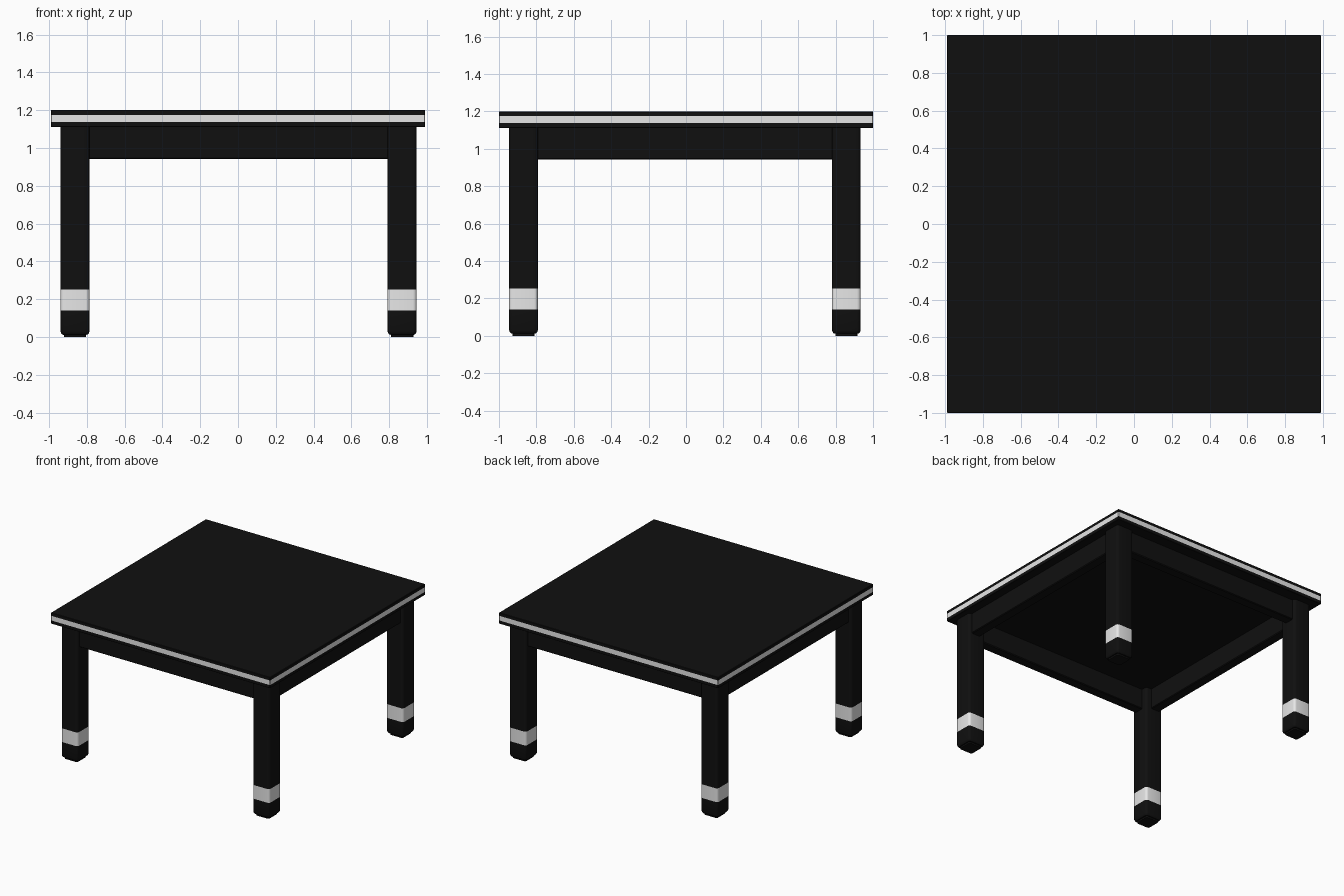
import bpy, bmesh, math

if "Cube" in bpy.data.objects:
    bpy.data.objects.remove(bpy.data.objects["Cube"])


def material(name, rgb):
    m = bpy.data.materials.new(name)
    m.diffuse_color = (*rgb, 1)
    m.use_nodes = True
    m.node_tree.nodes["Principled BSDF"].inputs["Base Color"].default_value = m.diffuse_color
    return m


BLACK = material("black lacquer", (0.005, 0.005, 0.005))
WHITE = material("pale silver", (0.8, 0.8, 0.8))


def prism(name, center, half, radius, seg, rings, band=None):
    """Rounded-rectangle column through rings of (z, inset); faces inside band are pale."""
    bm = bmesh.new()
    loops = []
    for z, inset in rings:
        r = max(radius - inset * 0.3, 0.001)
        hx, hy = half[0] - inset - r, half[1] - inset - r
        loop = []
        for q, (sx, sy) in enumerate(((1, 1), (-1, 1), (-1, -1), (1, -1))):
            for i in range(seg + 1):
                a = math.pi / 2 * (q + i / seg)
                loop.append(bm.verts.new((center[0] + sx * hx + r * math.cos(a),
                                          center[1] + sy * hy + r * math.sin(a), z)))
        loops.append(loop)
    n = len(loops[0])
    for lo, hi in zip(loops, loops[1:]):
        for i in range(n):
            j = (i + 1) % n
            f = bm.faces.new((lo[i], lo[j], hi[j], hi[i]))
            if band and band[0] < f.calc_center_median().z < band[1]:
                f.material_index = 1
    bm.faces.new(loops[0][::-1])
    bm.faces.new(loops[-1])
    me = bpy.data.meshes.new(name)
    bm.to_mesh(me)
    bm.free()
    me.materials.append(BLACK)
    if band:
        me.materials.append(WHITE)
    ob = bpy.data.objects.new(name, me)
    bpy.context.collection.objects.link(ob)
    bpy.ops.object.select_all(action='DESELECT')
    bpy.context.view_layer.objects.active = ob
    ob.select_set(True)
    bpy.ops.object.shade_smooth_by_angle(angle=math.radians(35))
    return ob


# Tabletop with pale edge stripe
prism("tabletop", (0, 0), (0.99, 1.0), 0.004, 1,
      [(1.11, 0.003), (1.113, 0), (1.137, 0), (1.175, 0), (1.197, 0), (1.2, 0.003)],
      band=(1.137, 1.175))

# Legs with pale ankle band and small foot pad
LX, LY, OX, OY = 0.865, 0.863, 0.003, -0.006
for sx, side in ((-1, "left"), (1, "right")):
    for sy, end in ((-1, "front"), (1, "back")):
        prism(f"{end}_{side}_leg", (sx * LX + OX, sy * LY + OY), (0.077, 0.077), 0.02, 4,
              [(0, 0.018), (0.012, 0.018), (0.013, 0.01), (0.02, 0.004), (0.03, 0),
               (0.14, 0), (0.252, 0), (1.112, 0)], band=(0.14, 0.252))

# Apron rails between the legs, set back slightly from the leg faces
RAIL = [(0.942, 0.006), (0.948, 0), (1.112, 0)]
for s, end in ((-1, "front"), (1, "back")):
    prism(f"{end}_apron", (OX, s * 0.875 + OY), (0.80, 0.04), 0.004, 1, RAIL)
for s, side in ((-1, "left"), (1, "right")):
    prism(f"{side}_apron", (s * 0.877 + OX, OY), (0.04, 0.80), 0.004, 1, RAIL)
